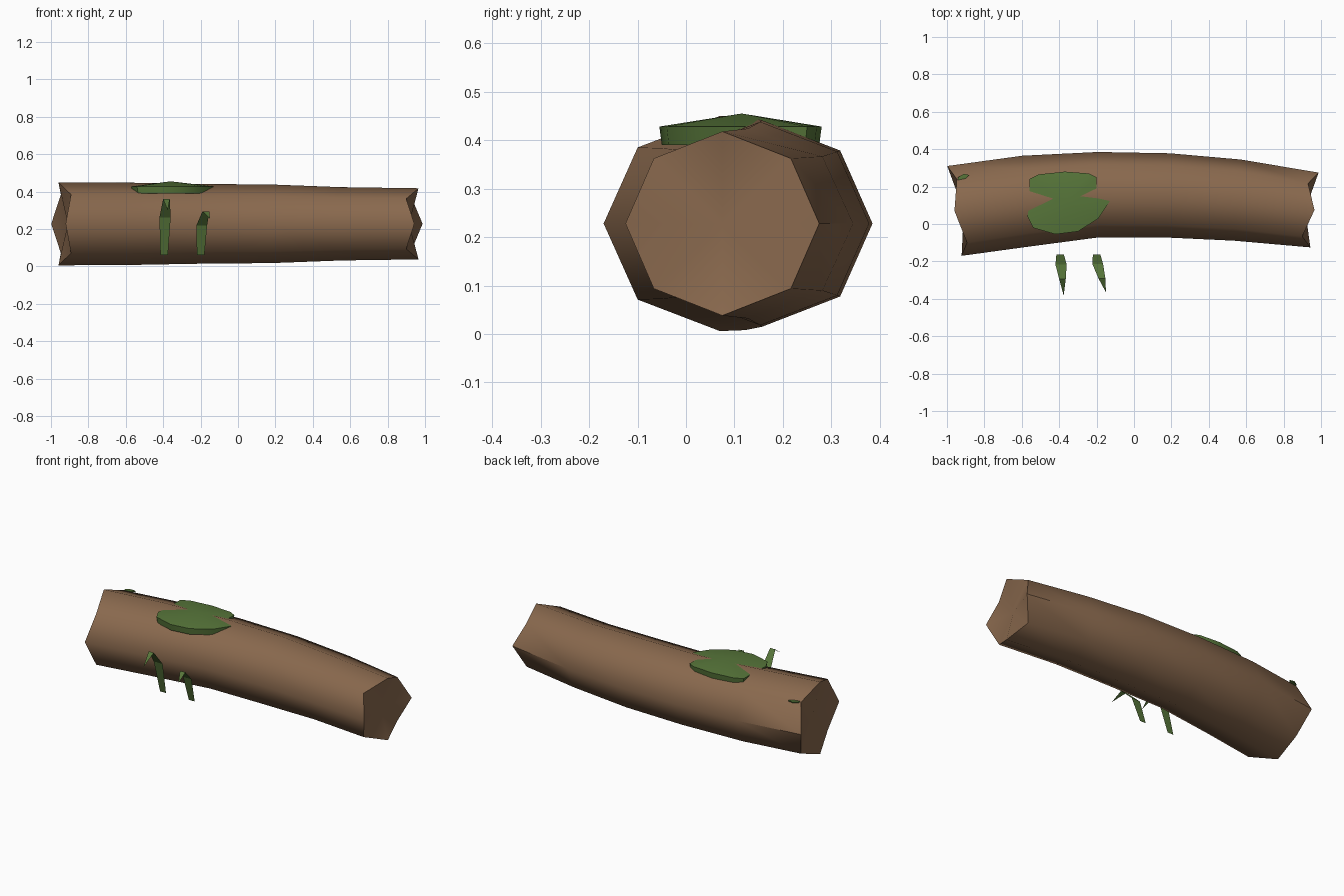
import bpy
from math import sin, cos, pi, radians

if "Cube" in bpy.data.objects:
    bpy.data.objects.remove(bpy.data.objects["Cube"])


def material(name, rgb):
    m = bpy.data.materials.new(name)
    m.use_nodes = True
    m.diffuse_color = (*rgb, 1)
    bsdf = next(n for n in m.node_tree.nodes if n.type == 'BSDF_PRINCIPLED')
    bsdf.inputs["Base Color"].default_value = (*rgb, 1)
    bsdf.inputs["Roughness"].default_value = 0.9
    return m


bark = material("bark brown", (0.25, 0.14, 0.075))
green = material("moss green", (0.095, 0.18, 0.042))


def build(name, verts, faces, mat, angle=None):
    mesh = bpy.data.meshes.new(name)
    mesh.from_pydata(verts, [], faces)
    mesh.materials.append(mat)
    obj = bpy.data.objects.new(name, mesh)
    bpy.context.collection.objects.link(obj)
    if angle:
        bpy.ops.object.select_all(action='DESELECT')
        obj.select_set(True)
        bpy.context.view_layer.objects.active = obj
        bpy.ops.object.shade_smooth_by_angle(angle=radians(angle))
    return obj


# Log: eight-sided rings along a bowed axis, with jagged broken ends
# ring: x, centre y, radius y, radius z, lean of the ring, depth of the jags
rings = [
    (-0.96, 0.07, 0.24, 0.222, -0.16, 0.04),
    (-0.58, 0.122, 0.243, 0.22, -0.07, 0),
    (-0.19, 0.157, 0.228, 0.213, -0.02, 0),
    (0.18, 0.153, 0.225, 0.21, 0.05, 0),
    (0.55, 0.128, 0.217, 0.196, 0.08, 0),
    (0.965, 0.075, 0.2, 0.19, 0.11, -0.05),
]
SIDES = 8
CZ = 0.228
verts, faces = [], []
for x, cy, ry, rz, lean, jag in rings:
    for i in range(SIDES):
        a = 2 * pi * i / SIDES
        dy = ry * cos(a)
        verts.append((x + lean * dy + jag * (i % 2), cy + dy, CZ + rz * sin(a)))
for r in range(len(rings) - 1):
    for i in range(SIDES):
        j = (i + 1) % SIDES
        a, b = r * SIDES, (r + 1) * SIDES
        faces.append((a + i, a + j, b + j, b + i))
last = (len(rings) - 1) * SIDES
left_hub = len(verts)
verts += [(-0.91, 0.07, CZ), (0.915, 0.075, CZ)]
for i in range(SIDES):
    j = (i + 1) % SIDES
    faces.append((left_hub, j, i))
    faces.append((left_hub + 1, last + i, last + j))
build("log", verts, faces, bark, 50)


# Moss cushion: low dome with a short skirt sinking into the log
def moss(name, outline, hub, rim_z, base_z, shrink):
    n = len(outline)
    v = [(x, y, rim_z) for x, y in outline]
    v += [(hub[0] + (x - hub[0]) * shrink, hub[1] + (y - hub[1]) * shrink, base_z)
          for x, y in outline]
    v.append(hub)
    f = [tuple(reversed(range(n, 2 * n)))]
    for i in range(n):
        j = (i + 1) % n
        f += [(2 * n, i, j), (i, n + i, n + j, j)]
    build(name, v, f, green, 40)


moss("moss_patch",
     [(-0.13, 0.12), (-0.2, 0.19), (-0.2, 0.25), (-0.24, 0.27), (-0.37, 0.28),
      (-0.51, 0.265), (-0.56, 0.24), (-0.56, 0.1), (-0.57, 0.04), (-0.54, -0.02),
      (-0.42, -0.055), (-0.3, -0.04), (-0.19, 0.03)],
     (-0.36, 0.115, 0.455), 0.428, 0.39, 0.97)
moss("moss_speck",
     [(-0.88, 0.262), (-0.91, 0.268), (-0.94, 0.25), (-0.94, 0.235), (-0.9, 0.243)],
     (-0.91, 0.254, 0.391), 0.389, 0.383, 1)


# Grass blades: folded strips (left x, right x, y, z) ending in a drooping tip
def blade(name, strip, tip):
    v = [p for l, r, y, z in strip for p in ((l, y, z), (r, y, z))] + [tip]
    f = [(k, k + 1, k + 3, k + 2) for k in range(0, len(v) - 3, 2)]
    f.append((len(v) - 3, len(v) - 2, len(v) - 1))
    build(name, v, f, green)


blade("tall_grass_blade",
      [(-0.415, -0.375, -0.163, 0.06), (-0.42, -0.36, -0.217, 0.263),
       (-0.4, -0.365, -0.295, 0.36)], (-0.376, -0.383, 0.3))
blade("short_grass_blade",
      [(-0.22, -0.18, -0.163, 0.06), (-0.222, -0.165, -0.215, 0.22),
       (-0.19, -0.153, -0.291, 0.295)], (-0.15, -0.365, 0.256))
